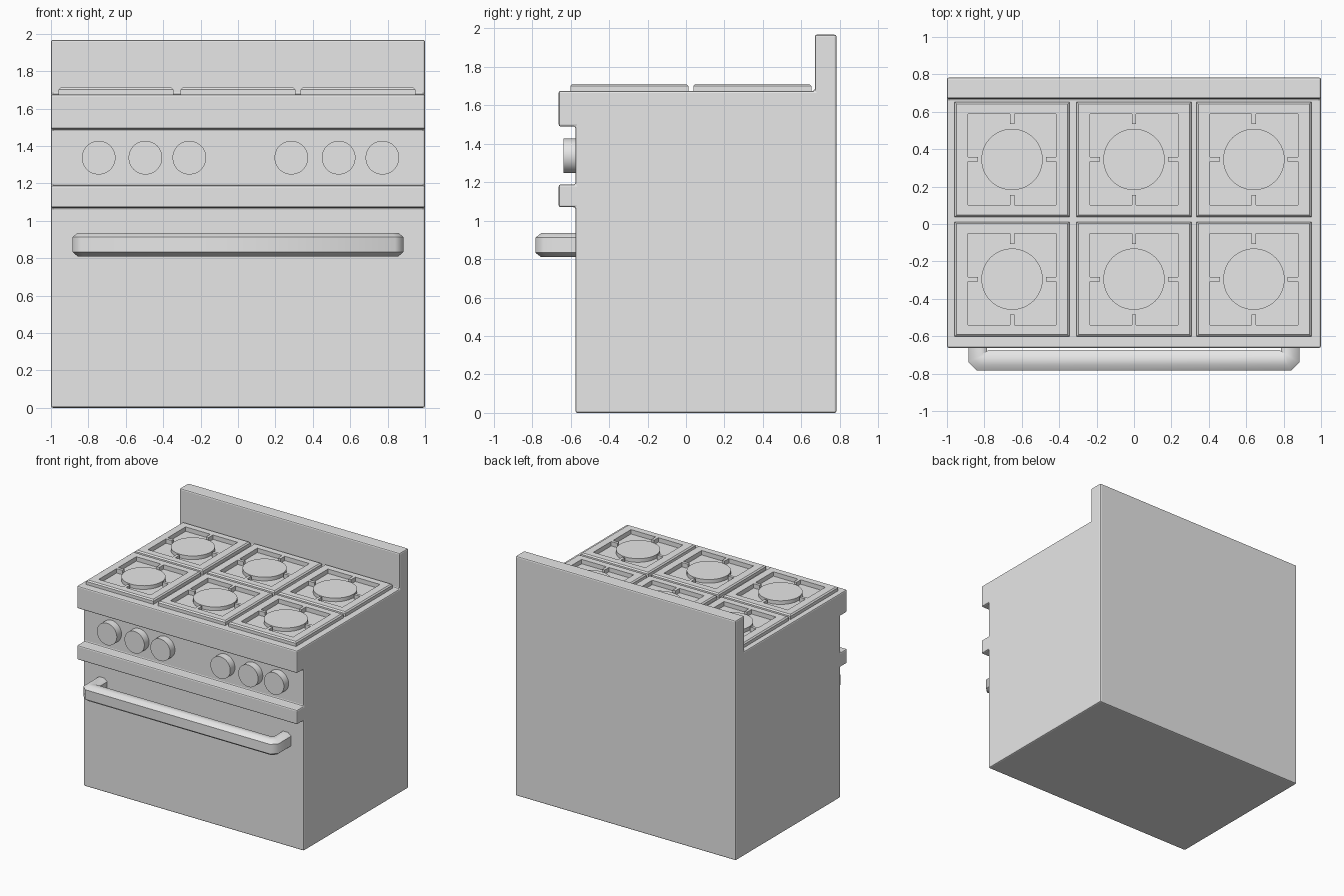
import bpy, bmesh, math
from mathutils import Matrix

cube = bpy.data.objects.get("Cube")
if cube:
    bpy.data.objects.remove(cube, do_unlink=True)

steel = bpy.data.materials.new("grey_steel")
steel.use_nodes = True
grey = (0.8, 0.8, 0.8, 1)
steel.diffuse_color = grey
steel.node_tree.nodes["Principled BSDF"].inputs["Base Color"].default_value = grey

TOP = 1.675


def finish(bm, name, smooth=None, bevel=0):
    """Turn a bmesh into a named, coloured object."""
    bmesh.ops.recalc_face_normals(bm, faces=bm.faces)
    mesh = bpy.data.meshes.new(name)
    bm.to_mesh(mesh)
    bm.free()
    obj = bpy.data.objects.new(name, mesh)
    bpy.context.collection.objects.link(obj)
    mesh.materials.append(steel)
    if bevel:
        mod = obj.modifiers.new("edge_bevel", 'BEVEL')
        mod.width, mod.segments = bevel, 2
    if smooth:
        bpy.ops.object.select_all(action='DESELECT')
        obj.select_set(True)
        bpy.context.view_layer.objects.active = obj
        bpy.ops.object.shade_smooth_by_angle(angle=math.radians(smooth))
    return obj


def cylinder(name, radius, depth, matrix):
    bm = bmesh.new()
    bmesh.ops.create_cone(bm, cap_ends=True, segments=48, radius1=radius,
                          radius2=radius, depth=depth, matrix=matrix)
    return finish(bm, name, smooth=30)


def bridge(bm, a, b):
    """Quads between two closed loops of vertices."""
    n = len(a)
    for i in range(n):
        j = (i + 1) % n
        bm.faces.new((a[i], a[j], b[j], b[i]))


# Body: side profile (y, z) with two front ledges and the backsplash
BACK, FRONT, LEDGE, SPLASH = 0.783, -0.575, -0.662, 0.67
profile = [(BACK, 0), (BACK, 1.967), (SPLASH, 1.967), (SPLASH, TOP),
           (LEDGE, TOP), (LEDGE, 1.49), (FRONT, 1.49), (FRONT, 1.188),
           (LEDGE, 1.188), (LEDGE, 1.07), (FRONT, 1.07), (FRONT, 0)]
bm = bmesh.new()
side = bm.faces.new([bm.verts.new((-1, y, z)) for y, z in profile])
grown = bmesh.ops.extrude_face_region(bm, geom=[side])
bmesh.ops.translate(bm, vec=(2, 0, 0),
                    verts=[v for v in grown["geom"] if isinstance(v, bmesh.types.BMVert)])
finish(bm, "stove_body", bevel=0.01)


def grate(name, cx, cy):
    """Square frame with four prongs pointing at the burner."""
    bm = bmesh.new()
    high, low = TOP + 0.036, TOP - 0.005
    half, edge = 0.307, 0.01
    hx, hy, w, reach = 0.236, 0.244, 0.012, 0.055

    def loop(points, z):
        return [bm.verts.new((cx + x, cy + y, z)) for x, y in points]

    def square(h):
        return [(h, h), (-h, h), (-h, -h), (h, -h)]

    # Outer wall with a chamfered top edge
    base, shoulder, rim = (loop(square(half), low), loop(square(half), high - edge),
                           loop(square(half - edge), high))
    bridge(bm, base, shoulder)
    bridge(bm, shoulder, rim)

    # Inner outline, one mirrored quadrant at a time
    quadrant = [(hx - reach, w), (hx, w), (hx, hy), (w, hy), (w, hy - reach)]
    inner = []
    for sx, sy in ((1, 1), (-1, 1), (-1, -1), (1, -1)):
        part = [(sx * x, sy * y) for x, y in quadrant]
        inner += part if sx * sy > 0 else part[::-1]
    lip, foot = loop(inner, high), loop(inner, low)
    bridge(bm, lip, foot)

    # Flat top between the rim and the inner outline
    edges = []
    for ring in (rim, lip):
        for i, v in enumerate(ring):
            edges.append(bm.edges.get((v, ring[(i + 1) % len(ring)])))
    bmesh.ops.triangle_fill(bm, edges=edges, use_beauty=True, normal=(0, 0, 1))
    finish(bm, name)


# Six burners with their grates
for row, y in (("front", -0.295), ("back", 0.345)):
    for column, x in (("right", -0.652), ("middle", 0), ("left", 0.641)):
        grate(f"{row}_{column}_grate", x, y)
        cylinder(f"{row}_{column}_burner", 0.164, 0.04,
                 Matrix.Translation((x, y, TOP + 0.01)))

# Control knobs
for i, x in enumerate((-0.745, -0.495, -0.26, 0.285, 0.538, 0.772)):
    turn = Matrix.Translation((x, -0.6, 1.337)) @ Matrix.Rotation(math.pi / 2, 4, 'X')
    cylinder(f"knob_{i + 1}", 0.09, 0.072, turn)

# Oven handle: octagonal section swept round two chamfered corners
stations = [((0.885, -0.565), (0.785, -0.565)),
            ((0.885, -0.74), (0.785, -0.68)),
            ((0.84, -0.783), (0.78, -0.675))]
stations += [((-ox, oy), (-ix, iy)) for (ox, oy), (ix, iy) in stations[::-1]]
z0, z1, cut, t = 0.81, 0.935, 0.023, 0.27
section = [(t, z0), (1 - t, z0), (1, z0 + cut), (1, z1 - cut),
           (1 - t, z1), (t, z1), (0, z1 - cut), (0, z0 + cut)]
bm = bmesh.new()
rings = []
for (ox, oy), (ix, iy) in stations:
    rings.append([bm.verts.new((ox + (ix - ox) * s, oy + (iy - oy) * s, z))
                  for s, z in section])
for a, b in zip(rings, rings[1:]):
    bridge(bm, a, b)
for end in (rings[0], rings[-1]):
    bm.faces.new(end)
finish(bm, "oven_handle", smooth=48)
